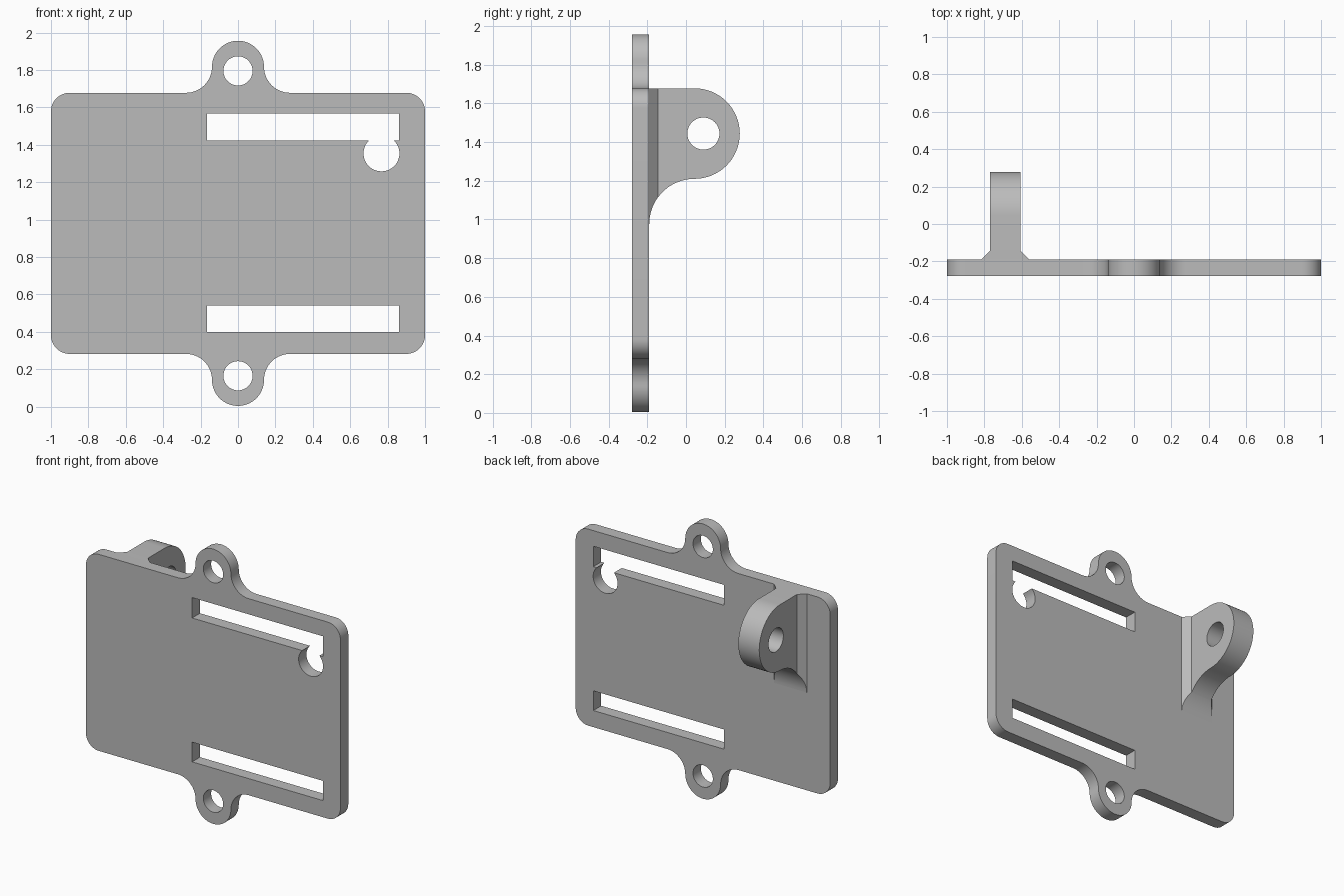
import bpy, bmesh
from math import sin, cos, radians, pi
from mathutils import Vector

if "Cube" in bpy.data.objects:
    bpy.data.objects.remove(bpy.data.objects["Cube"], do_unlink=True)

grey = bpy.data.materials.new("plain grey")
grey.use_nodes = True
COLOUR = (0.5, 0.5, 0.5, 1)
grey.diffuse_color = COLOUR
grey.node_tree.nodes["Principled BSDF"].inputs["Base Color"].default_value = COLOUR

FRONT, BACK, MID_Z = -0.278, -0.19, 0.98


def arc(cx, cy, r, start, end, steps=16):
    """Points along an arc, angles in degrees."""
    angles = [radians(start + (end - start) * i / steps) for i in range(steps + 1)]
    return [(cx + r * cos(a), cy + r * sin(a)) for a in angles]


def circle(cx, cy, r, steps=48):
    return arc(cx, cy, r, 0, 360, steps)[:-1]


def rect(x0, x1, y0, y1):
    return [(x0, y0), (x1, y0), (x1, y1), (x0, y1)]


def prism(name, outline, axis, lo, hi):
    """Extrude a closed outline along an axis; the outline spans the other two axes."""
    place = {"x": lambda p, d: (d, p[0], p[1]),
             "y": lambda p, d: (p[0], d, p[1]),
             "z": lambda p, d: (p[0], p[1], d)}[axis]
    bm = bmesh.new()
    face = bm.faces.new([bm.verts.new(place(p, lo)) for p in outline])
    ext = bmesh.ops.extrude_face_region(bm, geom=[face])
    moved = [v for v in ext["geom"] if isinstance(v, bmesh.types.BMVert)]
    bmesh.ops.translate(bm, verts=moved, vec=Vector(place((0, 0), hi - lo)))
    bmesh.ops.recalc_face_normals(bm, faces=bm.faces)
    mesh = bpy.data.meshes.new(name)
    bm.to_mesh(mesh)
    bm.free()
    mesh.materials.append(grey)
    obj = bpy.data.objects.new(name, mesh)
    bpy.context.collection.objects.link(obj)
    return obj


def boolean(obj, cutter, operation="DIFFERENCE"):
    """Apply a boolean and discard the cutter."""
    mod = obj.modifiers.new("cut", "BOOLEAN")
    mod.operation, mod.solver, mod.object = operation, "EXACT", cutter
    bpy.context.view_layer.objects.active = obj
    bpy.ops.object.modifier_apply(modifier=mod.name)
    bpy.data.objects.remove(cutter, do_unlink=True)


def smooth(obj):
    bpy.ops.object.select_all(action="DESELECT")
    obj.select_set(True)
    bpy.context.view_layer.objects.active = obj
    bpy.ops.object.shade_smooth_by_angle(angle=radians(30))


# Plate outline: rounded corner, flared ear, mirrored into four quarters
HALF_H, CORNER, EAR, FLARE = 0.698, 0.1, 0.139, 0.139
ear_z = HALF_H + FLARE
quarter = (arc(1 - CORNER, HALF_H - CORNER, CORNER, 0, 90, 12)
           + arc(EAR + FLARE, ear_z, FLARE, 270, 180)
           + arc(0, ear_z, EAR, 0, 90)[1:])
upper = quarter + [(-x, z) for x, z in reversed(quarter[:-1])]
outline = upper + [(-x, -z) for x, z in upper]
plate = prism("mounting_plate", [(x, z + MID_Z) for x, z in outline], "y", FRONT, BACK)

# Ear holes, strap slots and the round cable opening
openings = [circle(0, MID_Z + s * 0.815, 0.078) for s in (1, -1)]
openings += [rect(-0.166, 0.861, 1.422, 1.567), rect(-0.166, 0.861, 0.4, 0.54),
             circle(0.767, 1.354, 0.096)]
for points in openings:
    boolean(plate, prism("opening_cutter", points, "y", FRONT - 0.1, BACK + 0.1))
smooth(plate)

# Hinge lug on the back: rounded end and a sweeping fillet under it
R, lug_y, lug_z = 0.234, 0.044, 1.444
side = ([(BACK, lug_z + R)] + arc(lug_y, lug_z, R, 90, -90, 32)
        + arc(lug_y, lug_z - 2 * R, R, 90, 180, 20)[1:])
lug = prism("hinge_lug", side, "x", -0.9, -0.5)

# Plan section gives the lug its thickness and chamfered root
LUG_X, HALF_T, CHAMFER = -0.688, 0.082, 0.046
right_half = [(HALF_T + CHAMFER, BACK - 0.1), (HALF_T + CHAMFER, BACK),
              (HALF_T, BACK + CHAMFER), (HALF_T, 0.5)]
plan = right_half + [(-x, y) for x, y in reversed(right_half)]
boolean(lug, prism("plan_cutter", [(x + LUG_X, y) for x, y in plan], "z", 0.5, 2), "INTERSECT")
boolean(lug, prism("pin_cutter", circle(0.09, lug_z, 0.083), "x", -1, -0.4))
smooth(lug)
